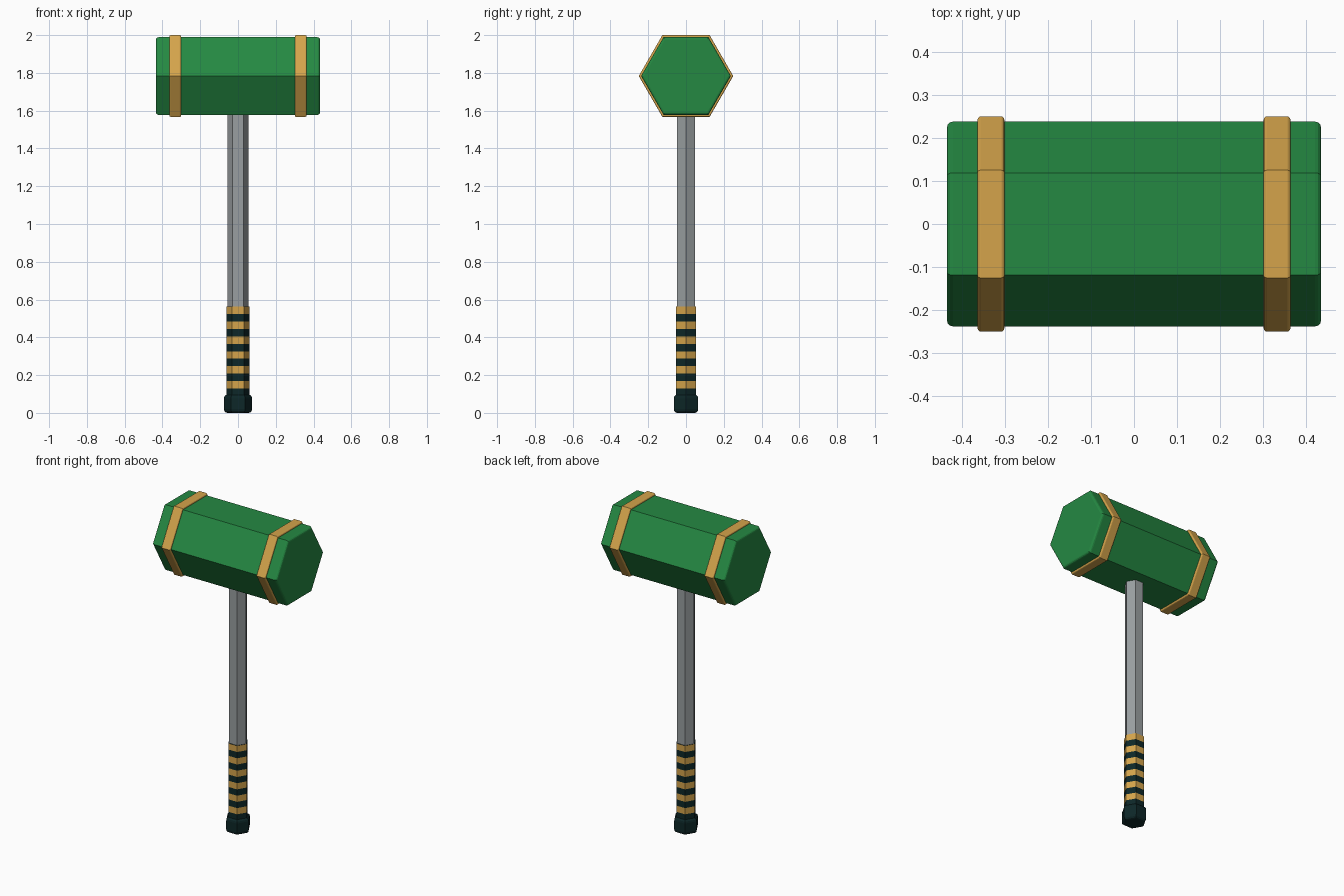
import bpy, bmesh, math
from mathutils import Vector

if "Cube" in bpy.data.objects:
    bpy.data.objects.remove(bpy.data.objects["Cube"])


def material(name, rgb):
    m = bpy.data.materials.new(name)
    m.diffuse_color = (*rgb, 1)
    m.use_nodes = True
    m.node_tree.nodes["Principled BSDF"].inputs["Base Color"].default_value = m.diffuse_color
    return m


GREEN = material("green", (0.018, 0.25, 0.055))
GOLD = material("gold", (0.66, 0.37, 0.07))
STEEL = material("grey metal", (0.32, 0.345, 0.355))
DARK = material("dark teal", (0.004, 0.020, 0.021))

HEAD_Z = 1.7835


def rounded(a, b, r, bevel, steps=3):
    """Profile of (position, radius) from a to b with rounded rims."""
    arc = [math.pi / 2 * i / steps for i in range(steps + 1)]
    start = [(a + bevel * (1 - math.sin(t)), r - bevel * (1 - math.cos(t))) for t in reversed(arc)]
    start = sorted(start)
    end = [(a + b - p, q) for p, q in reversed(start)]
    return start + end


def hex_loft(name, profile, mats, along_x=False, rule=None):
    """Six-sided solid swept through a profile, along z or along x."""
    bm = bmesh.new()
    rings = []
    for p, r in profile:
        ring = []
        for k in range(6):
            u, v = r * math.cos(math.pi * k / 3), r * math.sin(math.pi * k / 3)
            co = Vector((p, u, v + HEAD_Z)) if along_x else Vector((u, v, p))
            ring.append(bm.verts.new(co))
        rings.append(ring)
    for i, (lo, hi) in enumerate(zip(rings, rings[1:])):
        for k in range(6):
            f = bm.faces.new((lo[k], lo[(k + 1) % 6], hi[(k + 1) % 6], hi[k]))
            f.material_index = rule(i) if rule else 0
    bm.faces.new(rings[0][::-1])
    bm.faces.new(rings[-1])
    bmesh.ops.recalc_face_normals(bm, faces=bm.faces)
    me = bpy.data.meshes.new(name)
    bm.to_mesh(me)
    bm.free()
    for m in mats:
        me.materials.append(m)
    ob = bpy.data.objects.new(name, me)
    bpy.context.collection.objects.link(ob)
    return ob


# Hammer head and its two gold bands
hex_loft("head", rounded(-0.434, 0.434, 0.2375, 0.014), [GREEN], along_x=True)
for side, x in (("left", -0.332), ("right", 0.332)):
    hex_loft(side + "_band", rounded(x - 0.031, x + 0.031, 0.25, 0.008), [GOLD], along_x=True)

# Metal shaft
hex_loft("shaft", [(0.05, 0.056), (1.62, 0.056)], [STEEL])

# Striped grip: twelve equal stripes, gold at the top
GRIP_LOW, GRIP_HIGH, STRIPES = 0.09, 0.562, 12
step = (GRIP_HIGH - GRIP_LOW) / STRIPES
hex_loft("grip", [(GRIP_LOW + i * step, 0.061) for i in range(STRIPES + 1)],
         [DARK, GOLD], rule=lambda i: i % 2)

# Rounded pommel
hex_loft("pommel", rounded(0.0, 0.097, 0.0745, 0.02), [DARK])
